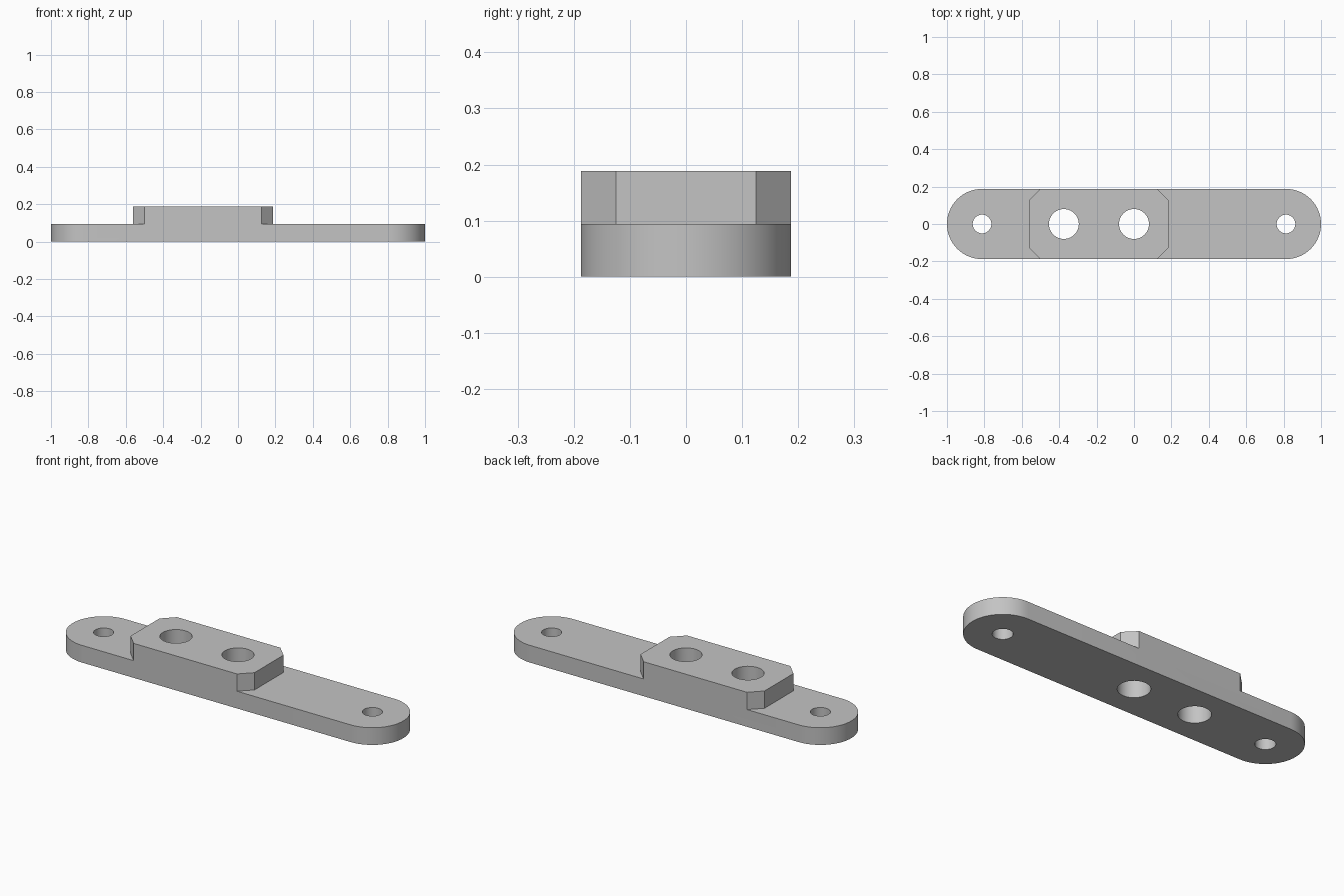
import bpy
import bmesh
from math import cos, sin, pi, radians

if "Cube" in bpy.data.objects:
    bpy.data.objects.remove(bpy.data.objects["Cube"])

LENGTH = 2.0
RADIUS = 0.1875          # half width and end rounding
PLATE_TOP = 0.094
BLOCK_TOP = 0.1885
BLOCK_X = (-0.5625, 0.1875)
CHAMFER = 0.0625
ARC_STEPS = 32

grey = bpy.data.materials.new("plain_grey")
grey.use_nodes = True
colour = (0.55, 0.55, 0.55, 1)
grey.diffuse_color = colour
grey.node_tree.nodes["Principled BSDF"].inputs["Base Color"].default_value = colour


def prism(name, outline, bottom, top):
    """Extrude a counter-clockwise outline into a solid."""
    bm = bmesh.new()
    face = bm.faces.new([bm.verts.new((x, y, bottom)) for x, y in outline])
    new = bmesh.ops.extrude_face_region(bm, geom=[face])["geom"]
    verts = [v for v in new if isinstance(v, bmesh.types.BMVert)]
    bmesh.ops.translate(bm, vec=(0, 0, top - bottom), verts=verts)
    bmesh.ops.recalc_face_normals(bm, faces=bm.faces)
    mesh = bpy.data.meshes.new(name)
    bm.to_mesh(mesh)
    bm.free()
    mesh.materials.append(grey)
    obj = bpy.data.objects.new(name, mesh)
    bpy.context.collection.objects.link(obj)
    return obj


def arc(cx, radius, start, sweep, steps):
    angles = [start + sweep * i / steps for i in range(steps + 1)]
    return [(cx + radius * cos(a), radius * sin(a)) for a in angles]


def combine(target, helper, operation):
    """Apply a boolean to the target and drop the helper."""
    helper.hide_render = True
    mod = target.modifiers.new(operation.lower(), "BOOLEAN")
    mod.operation = operation
    mod.solver = "EXACT"
    mod.object = helper
    bpy.context.view_layer.objects.active = target
    bpy.ops.object.modifier_apply(modifier=mod.name)
    bpy.data.objects.remove(helper)


# Round-ended base plate
end = LENGTH / 2 - RADIUS
outline = arc(end, RADIUS, -pi / 2, pi, ARC_STEPS) + arc(-end, RADIUS, pi / 2, pi, ARC_STEPS)
plate = prism("mounting_plate", outline, 0, PLATE_TOP)

# Raised block with chamfered corners, flush with the plate sides
x0, x1 = BLOCK_X
inner = RADIUS - CHAMFER
lower = [(x0, -inner), (x0 + CHAMFER, -RADIUS), (x1 - CHAMFER, -RADIUS), (x1, -inner)]
upper = [(x, -y) for x, y in reversed(lower)]
block = prism("raised_block", lower + upper, PLATE_TOP, BLOCK_TOP)
combine(plate, block, "UNION")

# Small end holes and larger block holes, all through
for x, radius in ((-end, 0.05), (end, 0.05), (-0.375, 0.08), (0, 0.08)):
    circle = arc(x, radius, 0, 2 * pi, 48)[:-1]
    combine(plate, prism("hole_cutter", circle, -0.1, 0.3), "DIFFERENCE")

# Smooth the round walls and keep the edges crisp
bpy.ops.object.select_all(action="DESELECT")
plate.select_set(True)
bpy.context.view_layer.objects.active = plate
bpy.ops.object.shade_smooth_by_angle(angle=radians(30))
